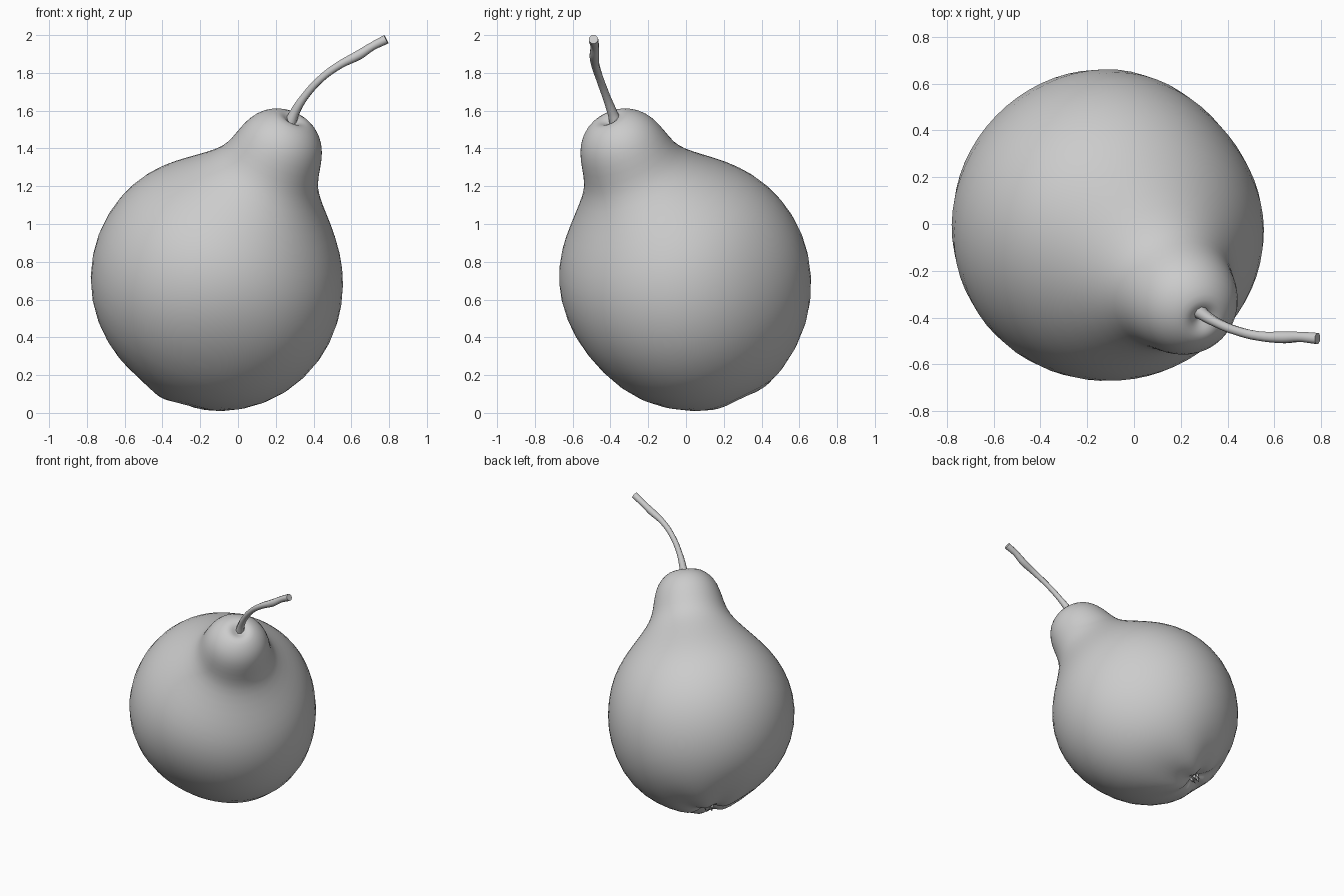
import bpy, bmesh, math
from mathutils import Vector

if "Cube" in bpy.data.objects:
    bpy.data.objects.remove(bpy.data.objects["Cube"])

# Leaning frame of the fruit: centre of the belly and axis to the neck
C = Vector((-0.12, 0.0, 0.672))
D = Vector((0.325, -0.32, 0.695)).normalized()
U = D.cross(Vector((0, 0, 1))).normalized()
V = D.cross(U)

# Profile: distance along the axis, radius
PROFILE = [(-.625, .03), (-.63, .06), (-.655, .11), (-.645, .19),
           (-.565, .36), (-.42, .53), (-.22, .645), (0, .69), (.2, .662),
           (.36, .592), (.48, .5), (.58, .405), (.68, .312), (.76, .264),
           (.85, .244), (.94, .22), (1.01, .175), (1.055, .11),
           (1.062, .065), (1.04, .03)]

# Gentle irregularities of the belly: direction, amount
BUMPS = [((0, -.8, -.6), -.06), ((-.75, 0, -.66), -.04), ((-.45, 0, .9), .02),
         ((.75, .65, 0), -.05), ((0, .7, -.7), .02), ((.6, 0, -.8), .02)]
BUMPS = [(Vector(d).normalized(), a) for d, a in BUMPS]


def fruit_point(t, r, a):
    if t < -.5:  # ribs around the calyx hollow
        t += .012 * math.cos(5 * a) * min(1, r / .1) * (-.5 - t) / .15
    p = D * t + (U * math.cos(a) + V * math.sin(a)) * r
    fade = max(0, min(1, (.65 - t) / .3))
    n = p.normalized()
    s = sum(k * math.exp(7 * (n.dot(d) - 1)) for d, k in BUMPS)
    return C + p * (1 + s * fade)


def make_object(name, bm):
    bmesh.ops.recalc_face_normals(bm, faces=bm.faces)
    for f in bm.faces:
        f.smooth = True
    mesh = bpy.data.meshes.new(name)
    bm.to_mesh(mesh)
    bm.free()
    ob = bpy.data.objects.new(name, mesh)
    bpy.context.collection.objects.link(ob)
    return ob


# Fruit body turned around the leaning axis
N = 30
bm = bmesh.new()
rings = [[bm.verts.new(fruit_point(t, r, 2 * math.pi * i / N)) for i in range(N)]
         for t, r in PROFILE]
for a, b in zip(rings, rings[1:]):
    for i in range(N):
        j = (i + 1) % N
        bm.faces.new((a[i], a[j], b[j], b[i]))
for ring, t in ((rings[0], -.61), (rings[-1], 1.025)):
    tip = bm.verts.new(C + D * t)
    for i in range(N):
        bm.faces.new((ring[i], ring[(i + 1) % N], tip))
body = make_object("pear_body", bm)
sub = body.modifiers.new("smooth", 'SUBSURF')
sub.levels = sub.render_levels = 1

# Small dried sepals in the calyx hollow
bm = bmesh.new()
for k in range(5):
    a = 2 * math.pi * (k + .5) / 5
    out = U * math.cos(a) + V * math.sin(a)
    side = D.cross(out)
    base = C - D * .615 + out * .03
    loop = [base + side * .018, base + out * .014, base - side * .018, base - out * .01]
    vs = [bm.verts.new(p) for p in loop]
    tip = bm.verts.new(C - D * .668 + out * .022)
    for i in range(4):
        bm.faces.new((vs[i], vs[(i + 1) % 4], tip))
    bm.faces.new(vs[::-1])
make_object("calyx_sepals", bm)

# Curved stem with varying thickness
STEM = [(.275, -.37, 1.53, .034), (.30, -.39, 1.59, .026), (.35, -.42, 1.67, .021),
        (.44, -.457, 1.77, .02), (.54, -.48, 1.843, .022), (.64, -.485, 1.895, .027),
        (.71, -.483, 1.94, .023), (.785, -.49, 1.978, .026)]
cu = bpy.data.curves.new("stem", 'CURVE')
cu.dimensions = '3D'
cu.bevel_depth = 1
cu.bevel_resolution = 2
cu.resolution_u = 4
cu.use_fill_caps = True
sp = cu.splines.new('BEZIER')
sp.bezier_points.add(len(STEM) - 1)
for bp, (x, y, z, r) in zip(sp.bezier_points, STEM):
    bp.co = (x, y, z)
    bp.radius = r
    bp.handle_left_type = bp.handle_right_type = 'AUTO'
bpy.context.collection.objects.link(bpy.data.objects.new("stem", cu))
